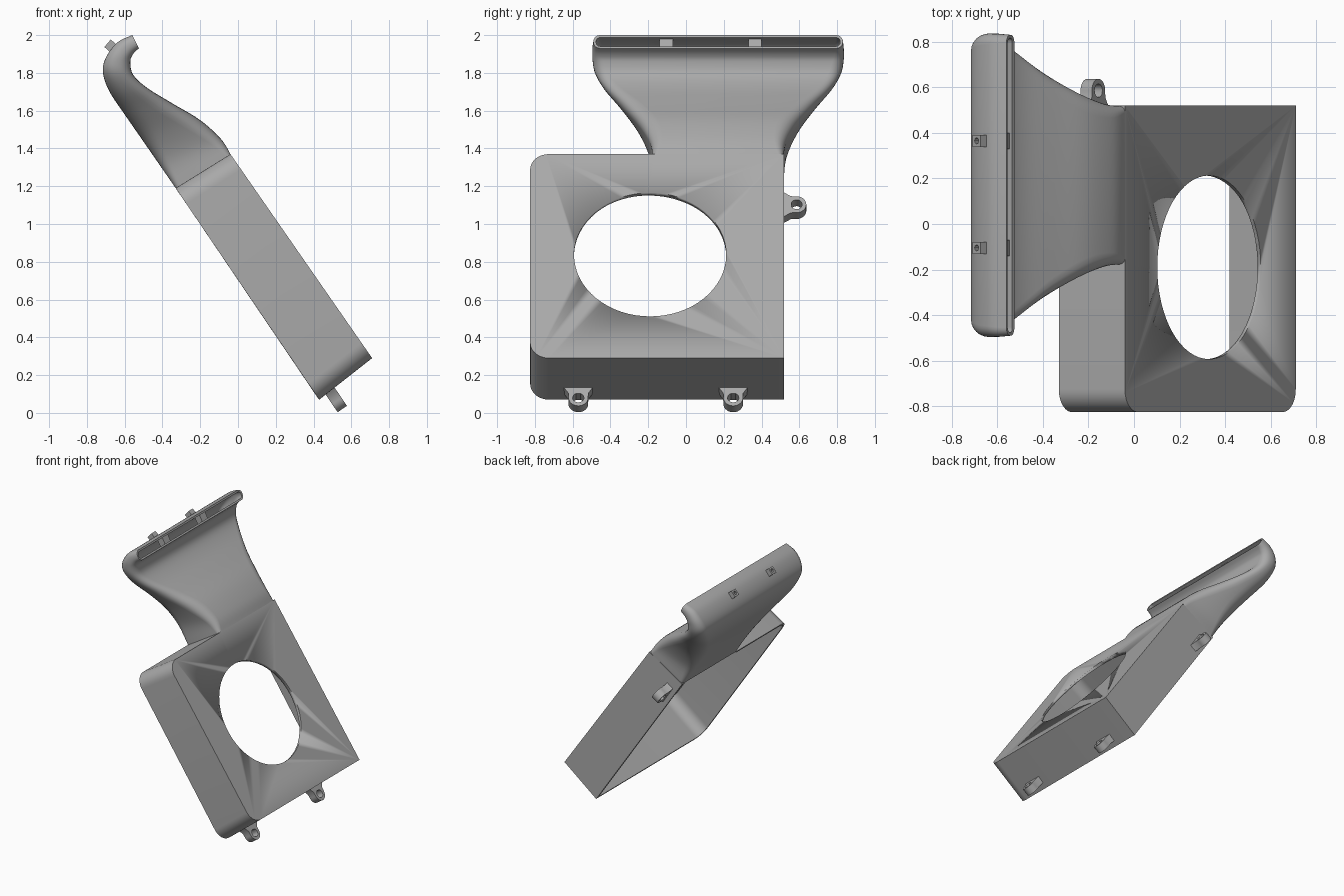
import bpy, bmesh, math
from mathutils import Vector

cube = bpy.data.objects.get("Cube")
if cube:
    bpy.data.objects.remove(cube, do_unlink=True)

grey = bpy.data.materials.new("plain_grey")
grey.use_nodes = True
grey.diffuse_color = (0.4, 0.4, 0.4, 1)
grey.node_tree.nodes["Principled BSDF"].inputs["Base Color"].default_value = (0.4, 0.4, 0.4, 1)

# Tilted housing frame: y across, u down the slope, n from open back to front
BACK_TOP, FRONT_TOP = Vector((-0.33, 0, 1.19)), Vector((-0.04, 0, 1.37))
BACK_END, FRONT_END = Vector((0.43, 0, 0.07)), Vector((0.71, 0, 0.29))
LENGTH, DEPTH = 1.33, 0.34
LEFT, RIGHT, THROAT = 0.52, -0.825, -0.17
WALL = 0.018


def place(y, u, n):
    top = BACK_TOP.lerp(FRONT_TOP, n / DEPTH)
    end = BACK_END.lerp(FRONT_END, n / DEPTH)
    return top.lerp(end, u / LENGTH) + Vector((0, y, 0))


def make(name, bm, wall=0):
    bmesh.ops.recalc_face_normals(bm, faces=bm.faces)
    mesh = bpy.data.meshes.new(name)
    bm.to_mesh(mesh)
    bm.free()
    mesh.materials.append(grey)
    obj = bpy.data.objects.new(name, mesh)
    bpy.context.collection.objects.link(obj)
    bpy.ops.object.select_all(action='DESELECT')
    obj.select_set(True)
    bpy.context.view_layer.objects.active = obj
    if wall:
        mod = obj.modifiers.new("wall", 'SOLIDIFY')
        mod.thickness, mod.offset, mod.use_even_offset = wall, -1, True
        bpy.ops.object.modifier_apply(modifier=mod.name)
    bpy.ops.object.shade_smooth_by_angle(angle=math.radians(35))
    return obj


def strip(bm, a, b):
    for i in range(len(a)):
        j = (i + 1) % len(a)
        bm.faces.new((a[i], a[j], b[j], b[i]))


def arc(cx, cy, r, start, end, steps=10):
    angles = [math.radians(start + (end - start) * i / steps) for i in range(steps + 1)]
    return [(cx + r * math.cos(a), cy + r * math.sin(a)) for a in angles]


# Housing: open back, rounded right corners, open throat on the top wall
R = 0.1
outline = ([(LEFT, 0), (THROAT, 0)] + arc(RIGHT + R, R, R, 270, 180)
           + arc(RIGHT + R, LENGTH - R, R, 180, 90) + [(LEFT, LENGTH)])
bm = bmesh.new()
front = [bm.verts.new(place(y, u, DEPTH)) for y, u in outline]
back = [bm.verts.new(place(y, u, 0)) for y, u in outline]
bm.faces.new(front)
for i in range(1, len(outline)):
    j = (i + 1) % len(outline)
    bm.faces.new((front[i], back[i], back[j], front[j]))
housing = make("housing", bm, WALL)

# Round inlet cut through the front plate
bm = bmesh.new()
circle = arc(-0.19, 0.655, 0.403, 0, 360, 64)[:-1]
rings = [[bm.verts.new(place(y, u, n)) for y, u in circle] for n in (DEPTH - 0.1, DEPTH + 0.1)]
strip(bm, *rings)
for ring in rings:
    bm.faces.new(ring)
cutter = make("inlet_cutter", bm)
cutter.hide_render = True
bpy.context.view_layer.objects.active = housing
cut = housing.modifiers.new("inlet", 'BOOLEAN')
cut.object, cut.operation, cut.solver = cutter, 'DIFFERENCE', 'EXACT'
bpy.ops.object.modifier_apply(modifier=cut.name)
bpy.data.objects.remove(cutter, do_unlink=True)

# Duct sections: back x, back z, front x, front z, half width, corner roundness
sections = [Vector(s) for s in (
    (-0.33, 1.19, -0.04, 1.37, 0.347, 0.08),
    (-0.42, 1.32, -0.09, 1.45, 0.36, 0.18),
    (-0.51, 1.45, -0.20, 1.55, 0.42, 0.32),
    (-0.60, 1.58, -0.35, 1.64, 0.51, 0.42),
    (-0.68, 1.70, -0.48, 1.72, 0.60, 0.45),
    (-0.715, 1.80, -0.555, 1.79, 0.65, 0.45),
    (-0.70, 1.88, -0.57, 1.86, 0.665, 0.45),
    (-0.64, 1.96, -0.555, 1.90, 0.665, 0.45),
    (-0.56, 2.0, -0.525, 1.93, 0.66, 0.45))]


def smooth(points, steps):
    out = []
    for i in range(len(points) - 1):
        p0, p1, p2 = points[max(i - 1, 0)], points[i], points[i + 1]
        p3 = points[min(i + 2, len(points) - 1)]
        for k in range(steps):
            t = k / steps
            out.append(p1 + (p2 - p0) * (t / 2) + (2 * p0 - 5 * p1 + 4 * p2 - p3) * (t * t / 2)
                       + (3 * p1 - p0 - 3 * p2 + p3) * (t ** 3 / 2))
    return out + [points[-1]]


MID = 0.17
bm = bmesh.new()
previous = None
for bx, bz, fx, fz, half, roundness in smooth(sections, 5):
    b, f = Vector((bx, MID, bz)), Vector((fx, MID, fz))
    thick = (f - b).length
    r = thick * roundness
    w = half - r
    loop = (arc(w, thick - r, r, 0, 90, 6) + arc(-w, thick - r, r, 90, 180, 6)
            + arc(-w, r, r, 180, 270, 6) + arc(w, r, r, 270, 360, 6))
    ring = [bm.verts.new(b.lerp(f, v / thick) + Vector((0, y, 0))) for y, v in loop]
    if previous:
        strip(bm, previous, ring)
    previous = ring
make("duct", bm, WALL * 0.8)


# Flat plate with a round bore; outer points are centred on the bore
def bored_plate(name, outer, bore, centre, across, out, thickness):
    across, out = Vector(across).normalized(), Vector(out).normalized()
    side = across.cross(out)
    bm = bmesh.new()
    loops = []
    for s in (-0.5, 0.5):
        for scale in (False, True):
            pts = [Vector(p).normalized() * bore if scale else Vector(p) for p in outer]
            loops.append([bm.verts.new(centre + across * p.x + out * p.y + side * (s * thickness))
                          for p in pts])
    strip(bm, loops[0], loops[1])
    strip(bm, loops[2], loops[3])
    strip(bm, loops[0], loops[2])
    strip(bm, loops[1], loops[3])
    make(name, bm)


# Mounting ears: two under the bottom wall, one on the left wall
ear = arc(0, 0, 0.052, 0, 180, 14) + [(-0.053, -0.03), (-0.078, -0.068), (-0.03, -0.068),
                                      (0.03, -0.068), (0.078, -0.068), (0.053, -0.03)]
down = BACK_END - BACK_TOP
for name, y in (("right_bottom_ear", -0.57), ("left_bottom_ear", 0.25)):
    bored_plate(name, ear, 0.03, place(y, LENGTH + 0.062, 0.07), (0, 1, 0), down, 0.06)
bored_plate("side_ear", ear, 0.03, place(LEFT + 0.065, 0.165, 0.065), down, (0, 1, 0), 0.06)

# Small bored bosses outside the mouth, with divider posts inside it
square = [(x * 0.026, y * 0.026) for x, y in
          ((1, 0), (1, 1), (0, 1), (-1, 1), (-1, 0), (-1, -1), (0, -1), (1, -1))]
for side, y in (("right", -0.105), ("left", 0.365)):
    bored_plate(side + "_boss", square, 0.014, Vector((-0.668, y, 1.937)),
                (0, 1, 0), (0.65, 0, 0.75), 0.06)
    bm = bmesh.new()
    a, b = Vector((-0.575, y, 1.982)), Vector((-0.543, y, 1.922))
    inward = Vector((-0.045, 0, -0.025))
    quad = (a, b, b + inward, a + inward)
    rings = [[bm.verts.new(p + Vector((0, d, 0))) for p in quad] for d in (-0.035, 0.035)]
    strip(bm, *rings)
    for ring in rings:
        bm.faces.new(ring)
    make(side + "_mouth_post", bm)
